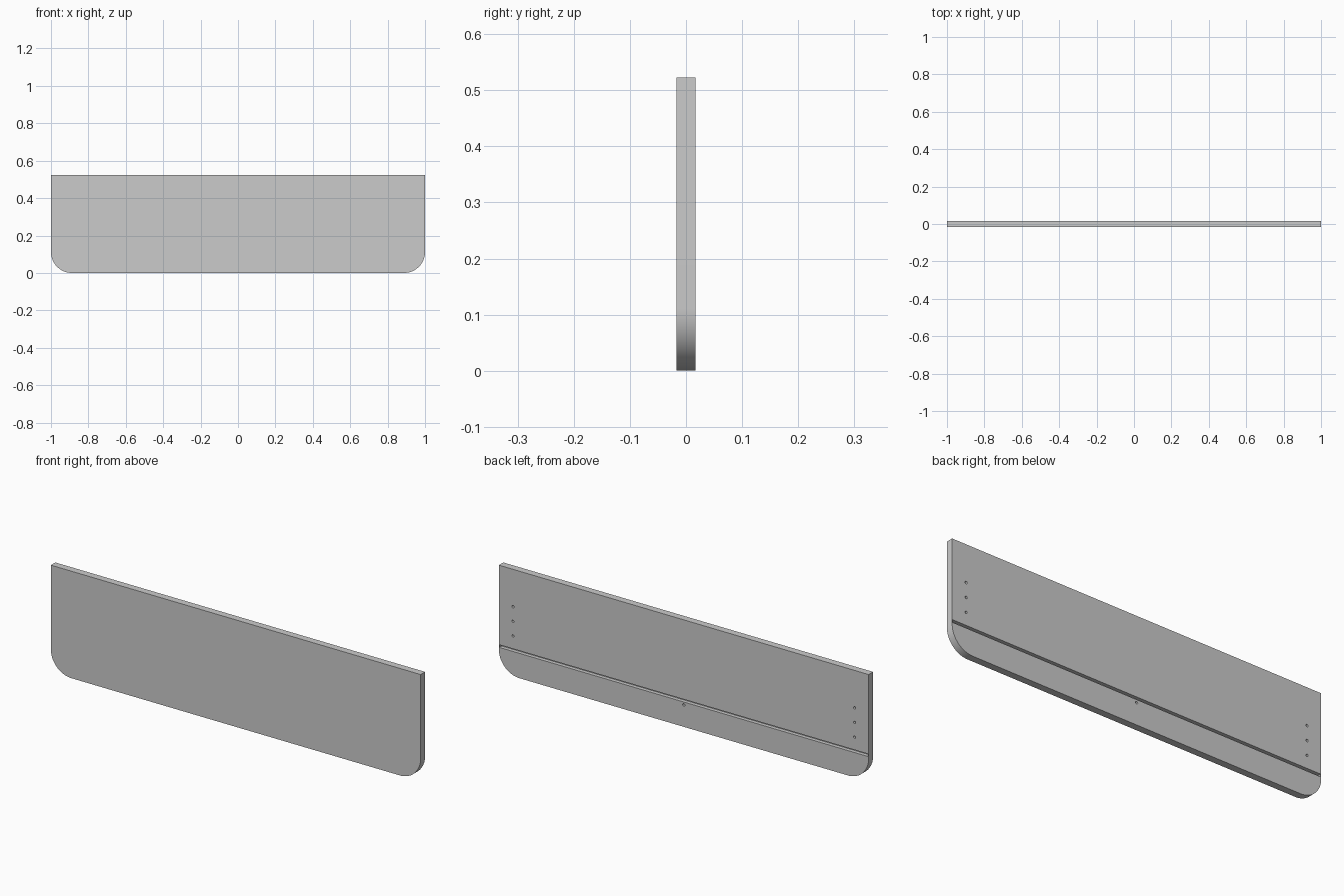
import bpy, bmesh, math
from mathutils import Matrix

if "Cube" in bpy.data.objects:
    bpy.data.objects.remove(bpy.data.objects["Cube"])

W, H, T = 1.0, 0.523, 0.0172    # half width, height, half thickness
R, SEG = 0.112, 24              # lower corner radius and its segments


def make_object(name, bm):
    bmesh.ops.recalc_face_normals(bm, faces=bm.faces)
    mesh = bpy.data.meshes.new(name)
    bm.to_mesh(mesh)
    bm.free()
    ob = bpy.data.objects.new(name, mesh)
    bpy.context.collection.objects.link(ob)
    return ob


# Panel: rounded-bottom profile extruded through its thickness
right = [(W - R + R * math.sin(a), R - R * math.cos(a))
         for a in (math.pi / 2 * i / SEG for i in range(SEG + 1))] + [(W, H)]
profile = right + [(-x, z) for x, z in reversed(right)]
bm = bmesh.new()
face = bm.faces.new([bm.verts.new((x, -T, z)) for x, z in profile])
ext = bmesh.ops.extrude_face_region(bm, geom=[face])
bmesh.ops.translate(bm, vec=(0, 2 * T, 0),
                    verts=[v for v in ext["geom"] if isinstance(v, bmesh.types.BMVert)])
panel = make_object("drawer_front_panel", bm)

# Cutters: base-panel groove (closed by thin end edging) and blind screw holes
bm = bmesh.new()
depth = 0.018
bmesh.ops.create_cube(bm, size=1, matrix=Matrix.Translation((0, T, 0.128))
                      @ Matrix.Diagonal((2 * W - 0.006, 2 * depth, 0.013, 1)))
holes = [(s * 0.924, z) for s in (-1, 1) for z in (0.197, 0.2685, 0.34)] + [(0, 0.107)]
for x, z in holes:
    bmesh.ops.create_cone(bm, cap_ends=True, segments=24, radius1=0.006, radius2=0.006,
                          depth=0.048, matrix=Matrix.Translation((x, T, z))
                          @ Matrix.Rotation(math.pi / 2, 4, 'X'))
cutter = make_object("groove_and_hole_cutter", bm)
cutter.hide_render = True

# Apply the cut, then discard the cutter
mod = panel.modifiers.new("cut", 'BOOLEAN')
mod.operation, mod.solver, mod.object = 'DIFFERENCE', 'EXACT', cutter
bpy.context.view_layer.objects.active = panel
panel.select_set(True)
bpy.ops.object.modifier_apply(modifier=mod.name)
bpy.data.objects.remove(cutter)
bpy.ops.object.shade_smooth_by_angle(angle=math.radians(30))
